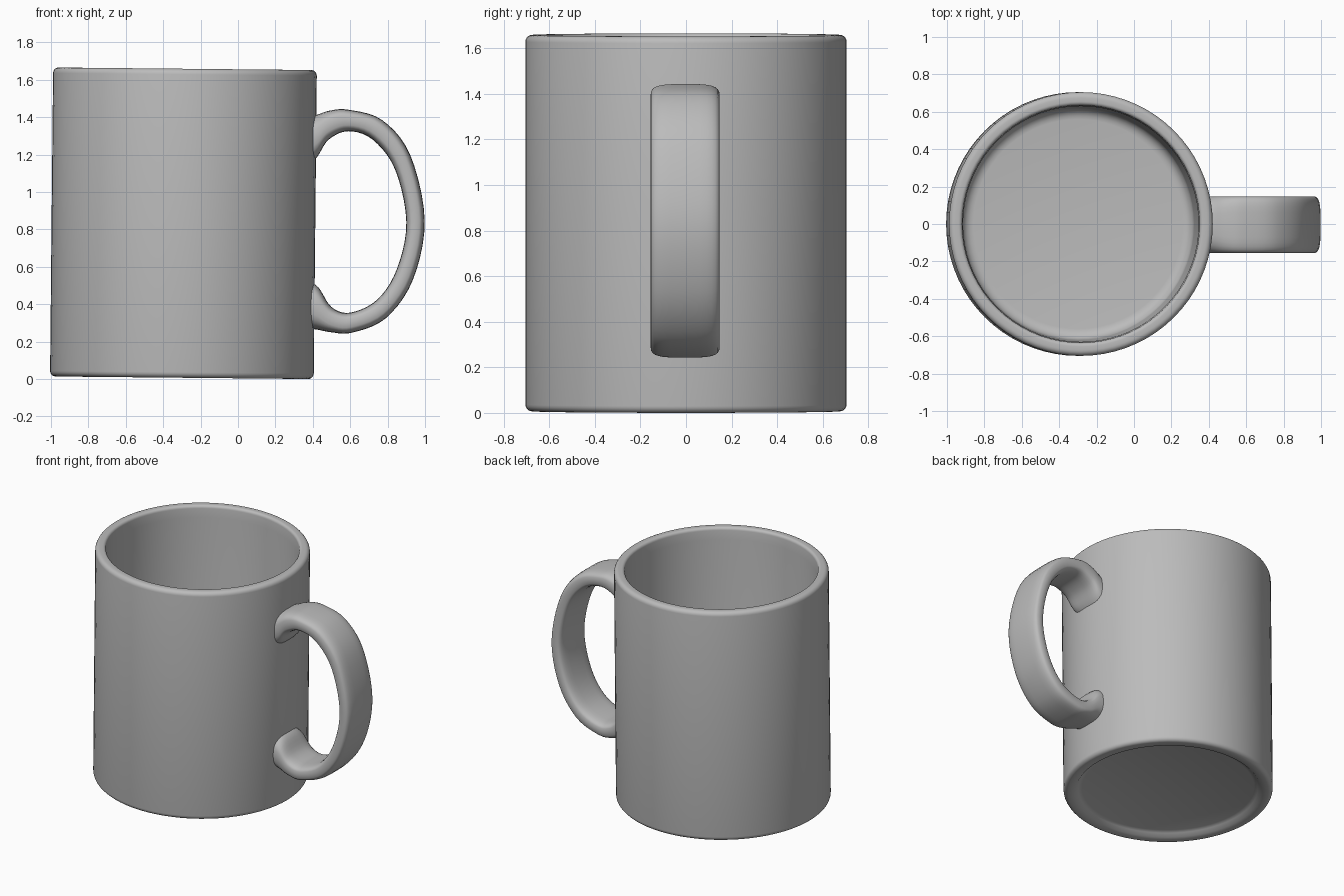
import bpy, bmesh, math
from mathutils import Vector

cube = bpy.data.objects.get("Cube")
if cube:
    bpy.data.objects.remove(cube)

TILT = 0.01          # the mug leans very slightly
AXIS_X = -0.30       # centre of the cup at its base

glaze = bpy.data.materials.new("grey glaze")
glaze.use_nodes = True
GREY = (0.5, 0.5, 0.5, 1)
glaze.diffuse_color = GREY
glaze.node_tree.nodes["Principled BSDF"].inputs["Base Color"].default_value = GREY


def finish(bm, name, angle):
    """Turn a bmesh into a smooth, coloured object."""
    bmesh.ops.recalc_face_normals(bm, faces=bm.faces)
    mesh = bpy.data.meshes.new(name)
    bm.to_mesh(mesh)
    bm.free()
    mesh.materials.append(glaze)
    obj = bpy.data.objects.new(name, mesh)
    bpy.context.collection.objects.link(obj)
    bpy.ops.object.select_all(action='DESELECT')
    obj.select_set(True)
    bpy.context.view_layer.objects.active = obj
    bpy.ops.object.shade_smooth_by_angle(angle=math.radians(angle))
    return obj


def arc(cx, cz, r, start, end, steps=5):
    """Points of a rounded corner in the (radius, height) plane."""
    angles = [math.radians(start + (end - start) * i / steps) for i in range(steps + 1)]
    return [(cx + r * math.cos(a), cz + r * math.sin(a)) for a in angles]


def spline(points, t):
    """Catmull-Rom point at t in 0..1 along a list of vectors."""
    s = t * (len(points) - 1)
    i = min(int(s), len(points) - 2)
    f = s - i
    p1, p2 = points[i], points[i + 1]
    p0 = points[i - 1] if i else 2 * p1 - p2
    p3 = points[i + 2] if i + 2 < len(points) else 2 * p2 - p1
    return 0.5 * (2 * p1 + (p2 - p0) * f + (2 * p0 - 5 * p1 + 4 * p2 - p3) * f ** 2
                  + (3 * p1 - p0 - 3 * p2 + p3) * f ** 3)


# Cup: one closed profile from the recessed base, round the rim, to the inner floor
profile = [(0, 0.035), (0.58, 0.035), (0.605, 0.025), (0.625, 0.004)]
profile += arc(0.675, 0.03, 0.03, -90, 0)
profile += arc(0.675, 1.622, 0.03, 0, 90)
profile += arc(0.655, 1.632, 0.02, 90, 180)
profile += [(0.63, 1.57)]
profile += arc(0.56, 0.15, 0.06, 0, -90)
profile += [(0, 0.09)]
bm = bmesh.new()
verts = [bm.verts.new((r, 0, z)) for r, z in profile]
edges = [bm.edges.new(pair) for pair in zip(verts, verts[1:])]
bmesh.ops.spin(bm, geom=verts + edges, axis=(0, 0, 1), cent=(0, 0, 0),
               angle=math.tau, steps=72, use_duplicate=False)
bmesh.ops.remove_doubles(bm, verts=bm.verts, dist=0.0005)
cup = finish(bm, "cup", 50)
cup.location = (AXIS_X, 0, 0.007)
cup.rotation_euler.y = TILT

# Handle: matching outer and inner (x, z) edges, thick at the roots
outer = [(0.365, 1.40), (0.42, 1.412), (0.49, 1.435), (0.59, 1.44), (0.77, 1.385),
         (0.92, 1.20), (0.998, 0.85), (0.935, 0.53), (0.79, 0.325), (0.61, 0.248),
         (0.50, 0.25), (0.42, 0.265), (0.365, 0.27)]
inner = [(0.365, 1.13), (0.425, 1.19), (0.485, 1.28), (0.59, 1.325), (0.72, 1.28),
         (0.84, 1.12), (0.90, 0.84), (0.85, 0.59), (0.745, 0.425), (0.60, 0.355),
         (0.50, 0.385), (0.43, 0.49), (0.365, 0.53)]
outer = [Vector((x, 0, z)) for x, z in outer]
inner = [Vector((x, 0, z)) for x, z in inner]
RINGS, SIDES = 60, 28
bm = bmesh.new()
rings = []
for k in range(RINGS + 1):
    t = k / RINGS
    a, b = spline(outer, t), spline(inner, t)
    mid, half = (a + b) / 2, (a - b) / 2
    root = max(0, abs(2 * t - 1) - 0.6) / 0.4     # 1 at either root
    power = 2 / (3.6 - 1.2 * root)                # rounded oblong, oval at the roots
    ring = []
    for j in range(SIDES):
        ang = math.tau * j / SIDES
        c, s = math.cos(ang), math.sin(ang)
        across = math.copysign(abs(c) ** power, c) * 0.152
        out = math.copysign(abs(s) ** power, s)
        ring.append(bm.verts.new(mid + half * out + Vector((0, across - 0.004, 0))))
    rings.append(ring)
for r1, r2 in zip(rings, rings[1:]):
    for j in range(SIDES):
        n = (j + 1) % SIDES
        bm.faces.new((r1[j], r1[n], r2[n], r2[j]))
bm.faces.new(rings[0])
bm.faces.new(rings[-1])
finish(bm, "handle", 60)
